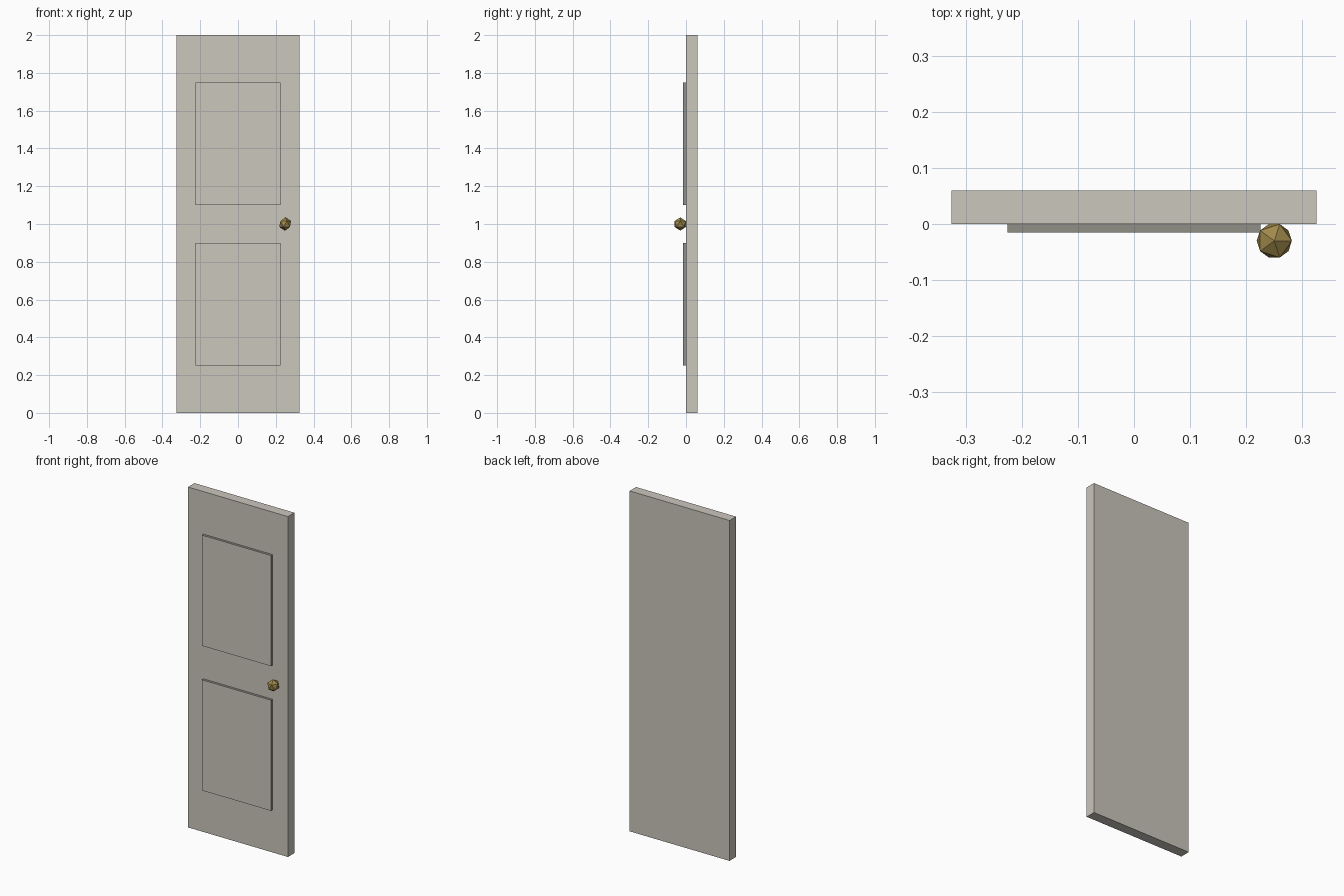
import bpy
import bmesh
from mathutils import Matrix

if "Cube" in bpy.data.objects:
    bpy.data.objects.remove(bpy.data.objects["Cube"])


def material(name, rgb):
    m = bpy.data.materials.new(name)
    m.diffuse_color = (*rgb, 1.0)
    m.use_nodes = True
    m.node_tree.nodes["Principled BSDF"].inputs["Base Color"].default_value = m.diffuse_color
    return m


PAINT = material("warm_grey_paint", (0.60, 0.57, 0.51))
EDGE = material("dark_grey_edge", (0.28, 0.275, 0.24))
BRASS = material("aged_brass", (0.35, 0.25, 0.07))


def add_object(name, bm, mats):
    mesh = bpy.data.meshes.new(name)
    bm.to_mesh(mesh)
    bm.free()
    for m in mats:
        mesh.materials.append(m)
    obj = bpy.data.objects.new(name, mesh)
    bpy.context.collection.objects.link(obj)
    return obj


def box(lo, hi):
    bm = bmesh.new()
    size = [b - a for a, b in zip(lo, hi)]
    mid = [(a + b) / 2 for a, b in zip(lo, hi)]
    bmesh.ops.create_cube(bm, size=1, matrix=Matrix.Translation(mid) @ Matrix.Diagonal((*size, 1)))
    bm.normal_update()
    return bm


# Door slab
add_object("door_slab", box((-0.325, 0, 0), (0.325, 0.06, 2)), [PAINT])

# Raised panels: painted face, darker narrow sides
for name, z in (("lower_panel", 0.25), ("upper_panel", 1.10)):
    bm = box((-0.225, -0.015, z), (0.225, 0, z + 0.65))
    for f in bm.faces:
        f.material_index = 0 if abs(f.normal.y) > 0.5 else 1
    add_object(name, bm, [PAINT, EDGE])

# Faceted knob
bm = bmesh.new()
bmesh.ops.create_icosphere(bm, subdivisions=1, radius=0.035,
                           matrix=Matrix.Translation((0.25, -0.03, 1.0)))
add_object("door_knob", bm, [BRASS])
